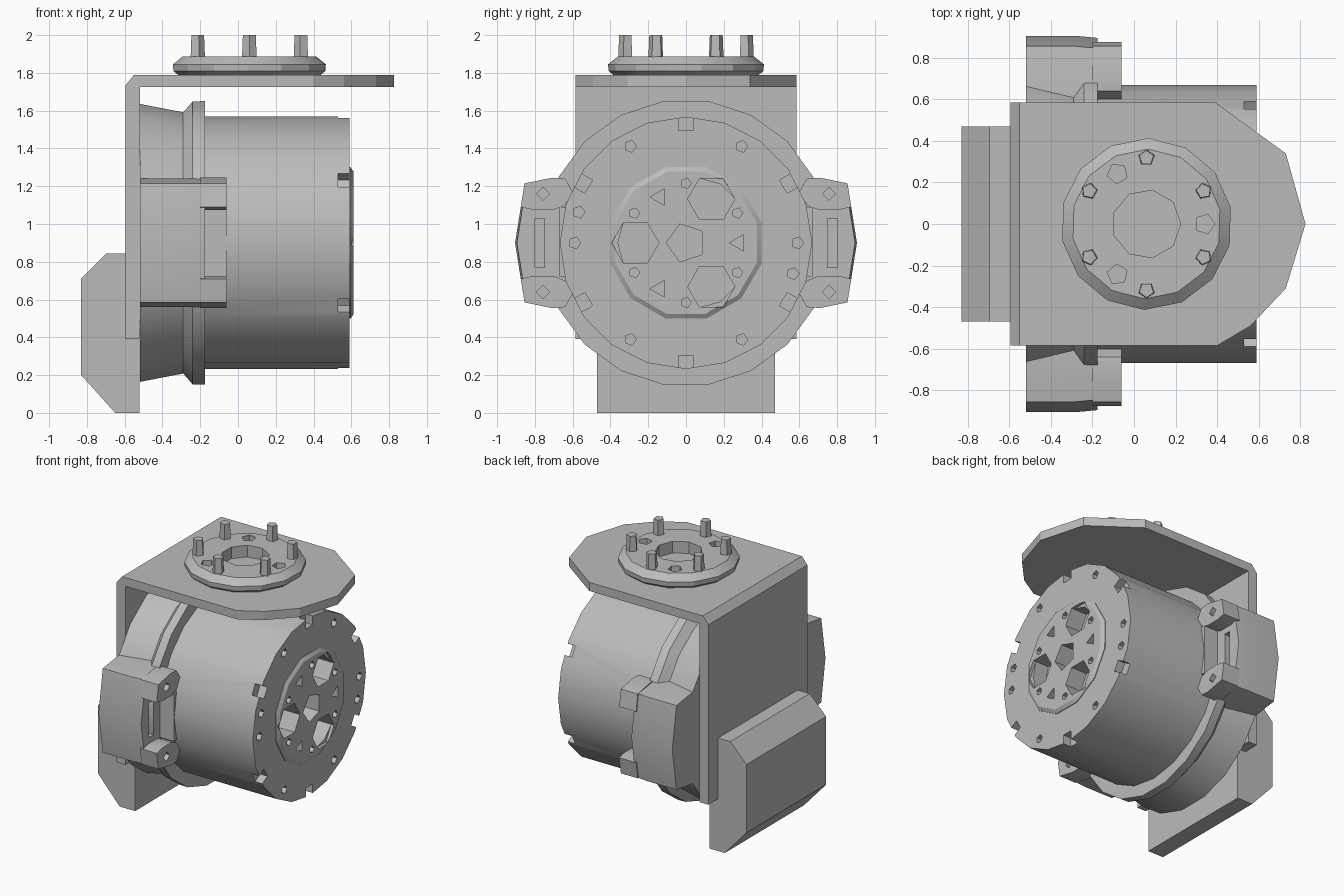
import bpy, bmesh, math
from mathutils import Vector

if "Cube" in bpy.data.objects:
    bpy.data.objects.remove(bpy.data.objects["Cube"])

grey = bpy.data.materials.new("machined_grey")
grey.use_nodes = True
grey.diffuse_color = (0.5, 0.5, 0.5, 1)
grey.node_tree.nodes["Principled BSDF"].inputs["Base Color"].default_value = (0.5, 0.5, 0.5, 1)

CZ = 0.9      # height of the motor axis
DX = 0.06     # x of the top disc centre


def place(axis, a, b, h):
    """Point (a, b) of a section, pushed h along an axis."""
    return {"x": (h, a, b), "y": (a, h, b), "z": (a, b, h)}[axis]


def ngon(a, b, r, n, turn=0.0):
    return [(a + r * math.cos(turn + math.tau * i / n),
             b + r * math.sin(turn + math.tau * i / n)) for i in range(n)]


def rect(a0, a1, b0, b1):
    return [(a0, b0), (a1, b0), (a1, b1), (a0, b1)]


def loft(bm, axis, rings):
    """Skin a stack of (section, height) rings and cap both ends."""
    loops = [[bm.verts.new(place(axis, a, b, h)) for a, b in pts] for pts, h in rings]
    n = len(loops[0])
    for low, high in zip(loops, loops[1:]):
        for i in range(n):
            j = (i + 1) % n
            bm.faces.new((low[i], low[j], high[j], high[i]))
    bm.faces.new(loops[0][::-1])
    bm.faces.new(loops[-1])


def prism(bm, axis, pts, lo, hi):
    loft(bm, axis, [(pts, lo), (pts, hi)])


def finish(name, bm, smooth=False):
    bmesh.ops.recalc_face_normals(bm, faces=bm.faces)
    mesh = bpy.data.meshes.new(name)
    bm.to_mesh(mesh)
    bm.free()
    mesh.materials.append(grey)
    obj = bpy.data.objects.new(name, mesh)
    bpy.context.collection.objects.link(obj)
    if smooth:
        shade(obj)
    return obj


def shade(obj):
    bpy.ops.object.select_all(action="DESELECT")
    obj.select_set(True)
    bpy.context.view_layer.objects.active = obj
    bpy.ops.object.shade_smooth_by_angle(angle=math.radians(25))


def carve(obj, bm):
    """Cut the solids in bm out of obj."""
    cutter = finish("cutter", bm)
    cutter.hide_render = True
    mod = obj.modifiers.new("carve", "BOOLEAN")
    mod.operation, mod.solver, mod.object = "DIFFERENCE", "EXACT", cutter
    bpy.ops.object.select_all(action="DESELECT")
    bpy.context.view_layer.objects.active = obj
    obj.select_set(True)
    bpy.ops.object.modifier_apply(modifier=mod.name)
    bpy.data.objects.remove(cutter)
    shade(obj)


def polar(r, degrees):
    t = math.radians(degrees)
    return r * math.cos(t), CZ + r * math.sin(t)


# Motor body with rim notches and bolt holes
bm = bmesh.new()
prism(bm, "x", ngon(0, CZ, 0.668, 20), -0.4, 0.59)
body = finish("motor_body", bm)
bm = bmesh.new()
for k in range(6):
    t = math.radians(30 + 60 * k)
    u, v = Vector((math.cos(t), math.sin(t))), Vector((-math.sin(t), math.cos(t)))
    c = Vector((0, CZ))
    prism(bm, "x", [tuple(c + u * r + v * s) for r, s in
                    ((0.595, -0.04), (0.72, -0.04), (0.72, 0.04), (0.595, 0.04))], 0.53, 0.7)
for angle in (0, 60, 120, 164, 180, 240, 300, 344):
    prism(bm, "x", ngon(*polar(0.59, angle), 0.032, 5), 0.54, 0.7)
prism(bm, "x", ngon(0, CZ, 0.36, 12), 0.45, 0.7)
carve(body, bm)

# Output hub with pockets
bm = bmesh.new()
loft(bm, "x", [(ngon(0, CZ, 0.415, 12, 0.26), 0.44), (ngon(0, CZ, 0.415, 12, 0.26), 0.595),
               (ngon(0, CZ, 0.39, 12, 0.26), 0.612)])
hub = finish("output_hub", bm)
bm = bmesh.new()
prism(bm, "x", ngon(0, CZ, 0.105, 5, math.pi), 0.48, 0.7)
for k in range(3):
    angle = 60 + 120 * k
    prism(bm, "x", ngon(*polar(0.268, angle), 0.125, 6, math.radians(angle)), 0.48, 0.7)
    prism(bm, "x", ngon(*polar(0.28, angle - 60), 0.05, 3, math.radians(angle)), 0.53, 0.7)
for k in range(6):
    prism(bm, "x", ngon(*polar(0.315, 30 + 60 * k), 0.028, 5), 0.55, 0.7)
carve(hub, bm)

# Waisted rear flange
bm = bmesh.new()
loft(bm, "x", [(ngon(0, CZ, r, 20, math.pi / 20), x) for r, x in
               ((0.745, -0.52), (0.7, -0.29), (0.758, -0.24), (0.76, -0.175))])
finish("rear_flange", bm, True)

# Side ears, bolt lugs and spacer strips
for side, word in ((1, "left"), (-1, "right")):
    bm = bmesh.new()
    outer = [(0.55, 1.24), (0.68, 1.24), (0.855, 1.215), (0.905, 0.9),
             (0.855, 0.585), (0.68, 0.56), (0.55, 0.56)]
    pts = [(side * y, z) for y, z in outer]
    waist = [(side * (y - 0.01), z) for y, z in outer]
    loft(bm, "x", [(pts, -0.52), (pts, -0.28), (waist, -0.175)])
    ear = finish(word + "_ear", bm)
    bm = bmesh.new()
    prism(bm, "x", [(side * y, z) for y, z in rect(0.68, 0.8, 0.77, 1.03)], -0.22, 0)
    carve(ear, bm)

    bm = bmesh.new()
    prism(bm, "x", [(side * y, z) for y, z in rect(0.6, 0.67, 0.72, 1.09)], -0.2, -0.06)
    finish(word + "_spacer", bm)

    for up, level in ((1, "upper"), (-1, "lower")):
        shape = [(0.6, 0.27), (0.64, 0.34), (0.71, 0.345), (0.855, 0.315),
                 (0.875, 0.19), (0.81, 0.175), (0.7, 0.175), (0.64, 0.2)]
        bm = bmesh.new()
        prism(bm, "x", [(side * y, CZ + up * z) for y, z in shape], -0.2, -0.06)
        lug = finish(word + "_" + level + "_lug", bm)
        bm = bmesh.new()
        prism(bm, "x", ngon(side * 0.757, CZ + up * 0.26, 0.035, 4), -0.1, 0)
        carve(lug, bm)

# Angle bracket: upright plate and shaped top plate
bm = bmesh.new()
prism(bm, "y", [(-0.52, 0.39), (-0.52, 1.725), (-0.5, 1.725), (-0.5, 1.79),
                (-0.55, 1.79), (-0.595, 1.735), (-0.595, 0.39)], -0.585, 0.585)
finish("bracket_upright", bm)
bm = bmesh.new()
prism(bm, "z", [(-0.5, -0.585), (0.4, -0.585), (0.56, -0.49), (0.73, -0.31), (0.825, 0),
                (0.73, 0.34), (0.39, 0.585), (-0.5, 0.585)], 1.725, 1.79)
finish("bracket_top", bm)

# Chamfered rear connector box
bm = bmesh.new()
prism(bm, "y", [(-0.522, 0), (-0.65, 0), (-0.83, 0.2), (-0.83, 0.71), (-0.695, 0.845),
                (-0.594, 0.845), (-0.594, 0.388), (-0.522, 0.388)], -0.47, 0.47)
finish("rear_box", bm)

# Mounting disc with bore and holes
bm = bmesh.new()
loft(bm, "z", [(ngon(DX, 0, r, 14, 0.2), z) for r, z in
               ((0.38, 1.785), (0.41, 1.81), (0.413, 1.845), (0.36, 1.887))])
disc = finish("mounting_disc", bm)
bm = bmesh.new()
prism(bm, "z", ngon(DX, 0, 0.165, 9), 1.8, 2)
for k in range(3):
    t = math.tau * k / 3
    prism(bm, "z", ngon(DX + 0.28 * math.cos(t), 0.28 * math.sin(t), 0.05, 5, t), 1.82, 2)
carve(disc, bm)

# Mounting pins
for k in range(6):
    t = math.radians(30 + 60 * k)
    c = (DX + 0.318 * math.cos(t), 0.318 * math.sin(t))
    bm = bmesh.new()
    loft(bm, "z", [(ngon(*c, 0.042, 5, t), 1.85), (ngon(*c, 0.036, 5, t), 2.0)])
    finish("mounting_pin_" + str(k + 1), bm)
